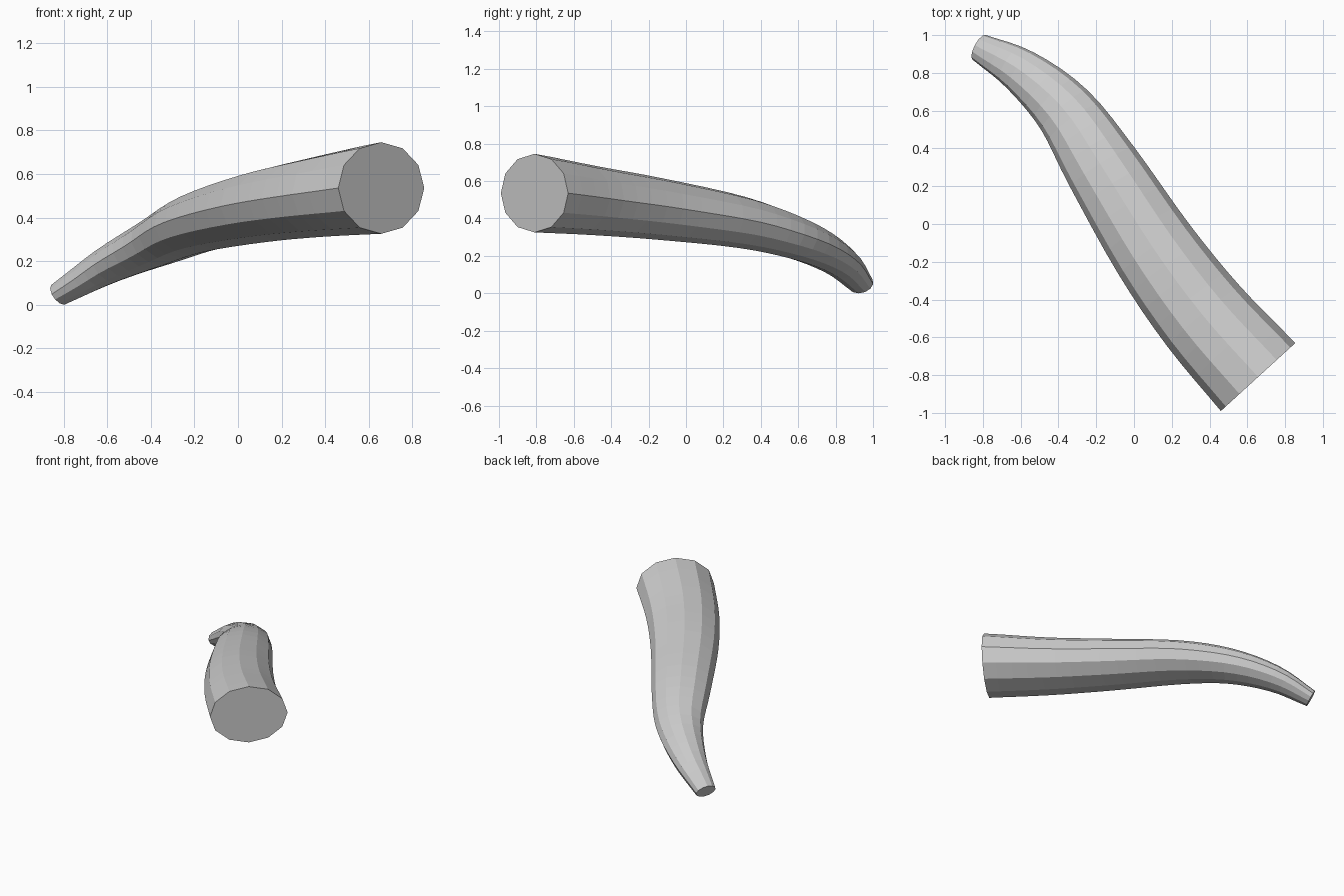
import bpy, bmesh, math
from mathutils import Vector

cube = bpy.data.objects.get("Cube")
if cube:
    bpy.data.objects.remove(cube, do_unlink=True)

SIDES, STEPS = 12, 4

# Stations from base to tip: centre x, y, z, half width, half height
stations = [
    (0.657, -0.81, 0.53, 0.267, 0.21),
    (0.37, -0.49, 0.49, 0.25, 0.185),
    (0.11, -0.14, 0.445, 0.23, 0.165),
    (-0.168, 0.30, 0.373, 0.20, 0.138),
    (-0.366, 0.60, 0.283, 0.162, 0.112),
    (-0.595, 0.808, 0.175, 0.12, 0.085),
    (-0.82, 0.935, 0.043, 0.074, 0.055),
]
pts = [Vector(s) for s in stations]
pts = [2 * pts[0] - pts[1]] + pts + [2 * pts[-1] - pts[-2]]


def spline(a, b, c, d, t):
    """Smooth blend from b to c."""
    return 0.5 * (2 * b + (c - a) * t + (2 * a - 5 * b + 4 * c - d) * t ** 2
                  + (3 * b - a - 3 * c + d) * t ** 3)


path = [spline(*pts[i:i + 4], k / STEPS)
        for i in range(len(pts) - 3) for k in range(STEPS)] + [pts[-2]]

# Sweep a tapered oval along the path
bm = bmesh.new()
rings = []
for i, p in enumerate(path):
    ahead, behind = path[min(i + 1, len(path) - 1)], path[max(i - 1, 0)]
    tangent = Vector((ahead - behind)[:3]).normalized()
    if i == 0:
        tangent.z = 0  # the base is cut upright
        tangent.normalize()
    side = tangent.cross(Vector((0, 0, 1))).normalized()
    up = side.cross(tangent)
    ring = []
    for k in range(SIDES):
        a = math.tau * k / SIDES
        ring.append(bm.verts.new(Vector(p[:3]) + side * p[3] * math.cos(a)
                                 + up * p[4] * math.sin(a)))
    rings.append(ring)
for r, s in zip(rings, rings[1:]):
    for k in range(SIDES):
        n = (k + 1) % SIDES
        bm.faces.new((r[k], r[n], s[n], s[k]))
bm.faces.new(rings[0])
bm.faces.new(rings[-1])
bmesh.ops.recalc_face_normals(bm, faces=bm.faces)

# Stand on the ground
low = min(v.co.z for v in bm.verts)
bmesh.ops.translate(bm, verts=bm.verts, vec=(0, 0, -low))

mesh = bpy.data.meshes.new("horn")
bm.to_mesh(mesh)
bm.free()
horn = bpy.data.objects.new("horn", mesh)
bpy.context.collection.objects.link(horn)

# Plain grey
grey = bpy.data.materials.new("light_grey")
grey.use_nodes = True
colour = (0.6, 0.6, 0.6, 1)
grey.diffuse_color = colour
grey.node_tree.nodes["Principled BSDF"].inputs["Base Color"].default_value = colour
mesh.materials.append(grey)
